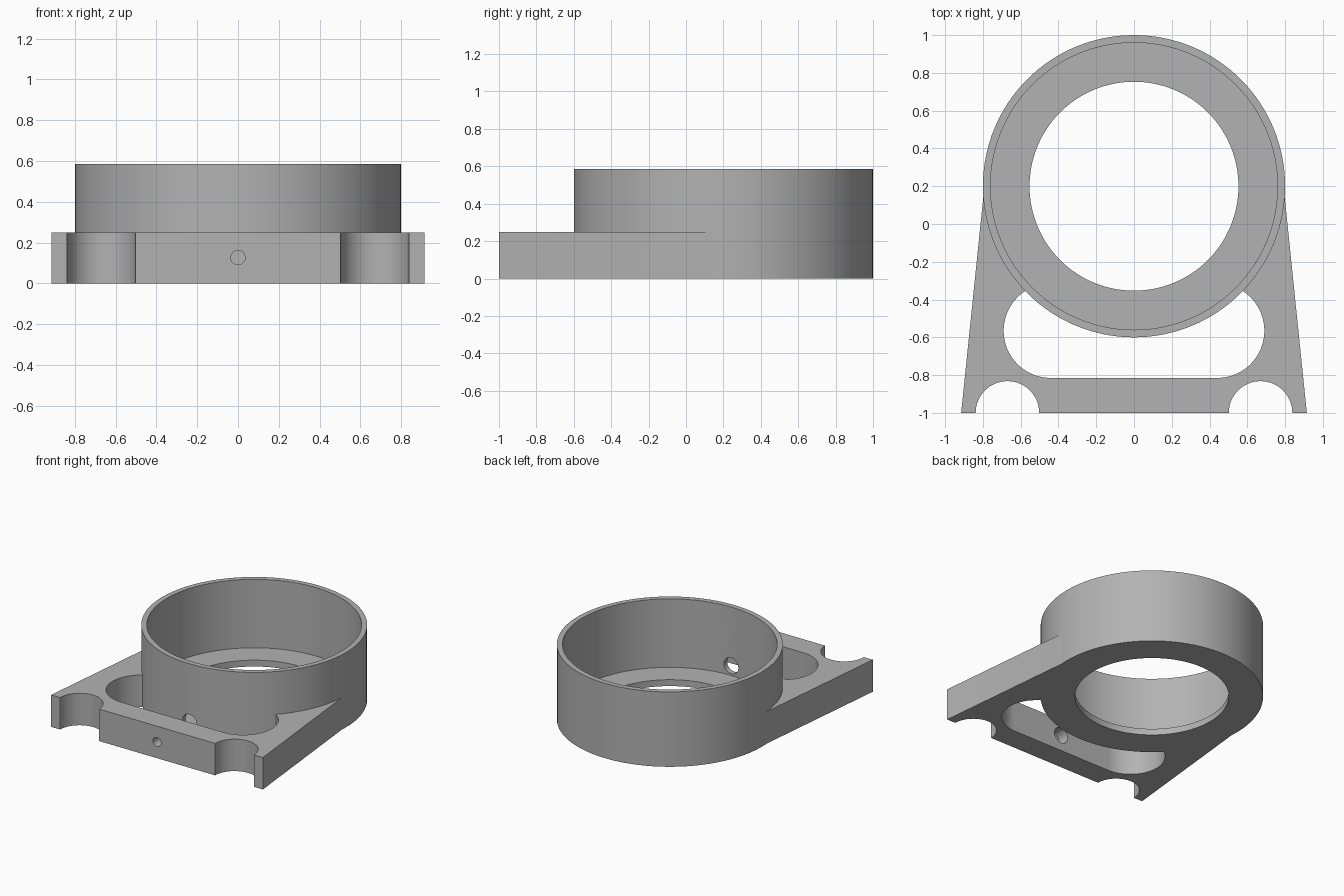
import bpy, bmesh, math
from mathutils import Matrix

if "Cube" in bpy.data.objects:
    bpy.data.objects.remove(bpy.data.objects["Cube"])

grey = bpy.data.materials.new("plain grey")
grey.diffuse_color = (0.45, 0.45, 0.45, 1)
grey.use_nodes = True
grey.node_tree.nodes["Principled BSDF"].inputs["Base Color"].default_value = grey.diffuse_color


def prism(name, points, z0, z1):
    """Extrude a closed outline between two heights."""
    bm = bmesh.new()
    face = bm.faces.new([bm.verts.new((x, y, z0)) for x, y in points])
    ext = bmesh.ops.extrude_face_region(bm, geom=[face])
    verts = [g for g in ext["geom"] if isinstance(g, bmesh.types.BMVert)]
    bmesh.ops.translate(bm, verts=verts, vec=(0, 0, z1 - z0))
    bmesh.ops.recalc_face_normals(bm, faces=bm.faces[:])
    mesh = bpy.data.meshes.new(name)
    bm.to_mesh(mesh)
    bm.free()
    mesh.materials.append(grey)
    ob = bpy.data.objects.new(name, mesh)
    bpy.context.collection.objects.link(ob)
    return ob


def arc(cx, cy, r, a0=0, a1=360, n=128):
    closed = a1 - a0 == 360
    steps = n if closed else n + 1
    return [(cx + r * math.cos(math.radians(a0 + (a1 - a0) * i / n)),
             cy + r * math.sin(math.radians(a0 + (a1 - a0) * i / n))) for i in range(steps)]


def combine(target, tool, operation):
    """Apply a boolean and remove the tool object."""
    mod = target.modifiers.new("bool", "BOOLEAN")
    mod.operation, mod.solver, mod.object = operation, "EXACT", tool
    bpy.context.view_layer.objects.active = target
    bpy.ops.object.modifier_apply(modifier=mod.name)
    bpy.data.objects.remove(tool)


def cross_bore(r, y0, y1, z):
    """Round cutter running along y."""
    ob = prism("bore_cutter", arc(0, 0, r, n=48), y0, y1)
    ob.data.transform(Matrix.Translation((0, 0, z)) @ Matrix.Rotation(-math.pi / 2, 4, "X"))
    return ob


# Tapered foot plate
body = prism("ring_bracket", [(-0.915, -1), (0.915, -1), (0.792, 0.2), (-0.792, 0.2)], 0, 0.25)

# Rounded window and the two half-round notches
window = arc(0.44, -0.565, 0.25, -90, 90, 48) + arc(-0.44, -0.565, 0.25, 90, 270, 48)
combine(body, prism("window_cutter", window, -0.1, 0.4), "DIFFERENCE")
for side in (-1, 1):
    combine(body, prism("notch_cutter", arc(side * 0.67, -1, 0.168, n=64), -0.1, 0.4), "DIFFERENCE")

# Cup: outer wall, recess above a thin floor, and floor opening
combine(body, prism("cup", arc(0, 0.2, 0.8), 0, 0.585), "UNION")
combine(body, prism("recess_cutter", arc(0, 0.2, 0.76), 0.05, 0.8), "DIFFERENCE")
combine(body, prism("opening_cutter", arc(0, 0.2, 0.553), -0.1, 0.3), "DIFFERENCE")

# Cable bore: narrow at the front, wider through the cup wall
combine(body, cross_bore(0.035, -1.1, -0.7, 0.127), "DIFFERENCE")
combine(body, cross_bore(0.062, -0.91, -0.4, 0.127), "DIFFERENCE")

# Smooth curved walls, sharp edges
bpy.ops.object.select_all(action="DESELECT")
body.select_set(True)
bpy.context.view_layer.objects.active = body
bpy.ops.object.shade_smooth_by_angle(angle=math.radians(30))
